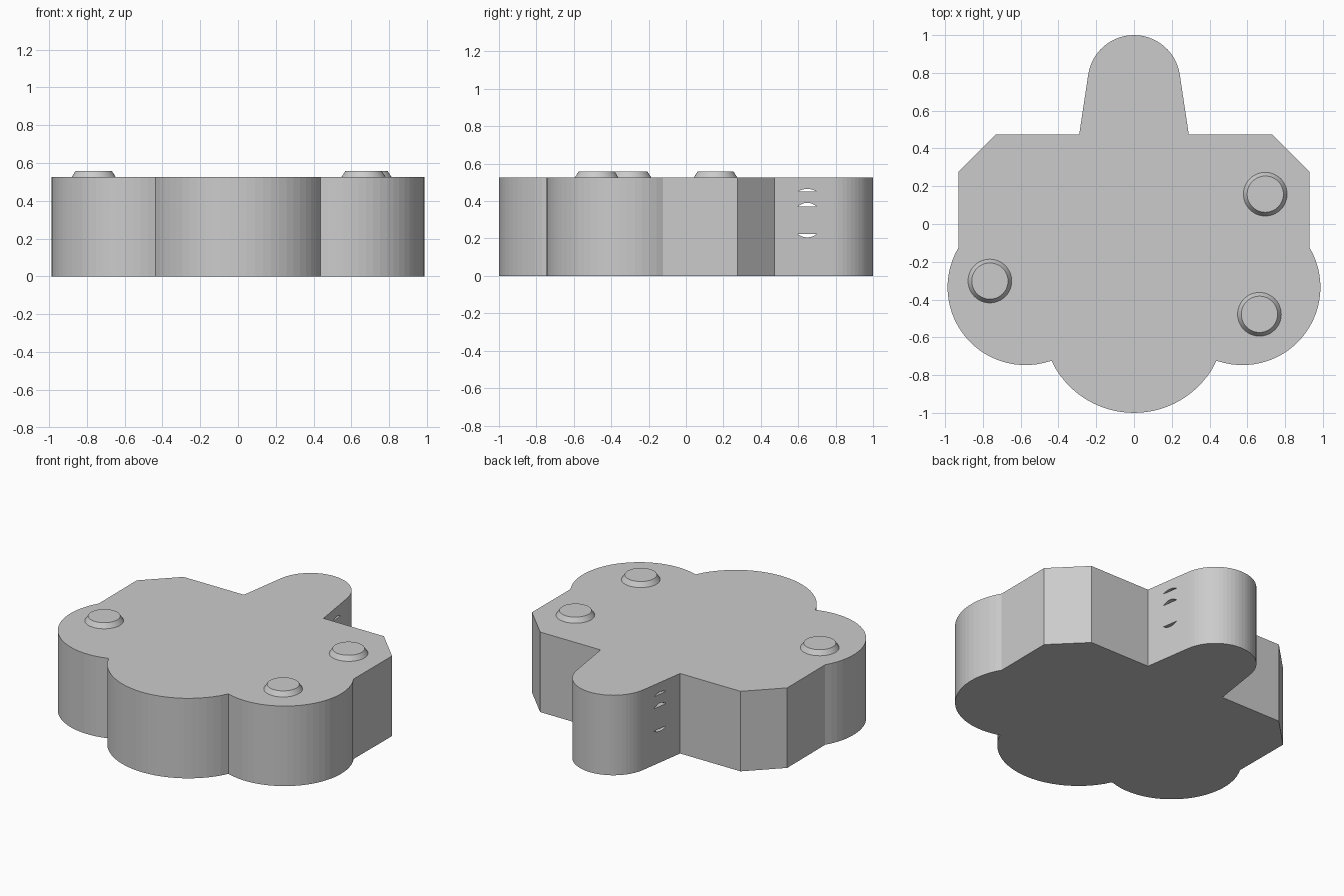
import bpy, bmesh, math

if "Cube" in bpy.data.objects:
    bpy.data.objects.remove(bpy.data.objects["Cube"])

grey = bpy.data.materials.new("plain_grey")
grey.diffuse_color = (0.6, 0.6, 0.6, 1)
grey.use_nodes = True
grey.node_tree.nodes["Principled BSDF"].inputs["Base Color"].default_value = grey.diffuse_color


def prism(name, points, offset):
    """Extrude a closed 3D outline along an offset vector."""
    bm = bmesh.new()
    face = bm.faces.new([bm.verts.new(p) for p in points])
    ext = bmesh.ops.extrude_face_region(bm, geom=[face])
    moved = [g for g in ext["geom"] if isinstance(g, bmesh.types.BMVert)]
    bmesh.ops.translate(bm, verts=moved, vec=offset)
    bmesh.ops.recalc_face_normals(bm, faces=bm.faces)
    mesh = bpy.data.meshes.new(name)
    bm.to_mesh(mesh)
    bm.free()
    mesh.materials.append(grey)
    obj = bpy.data.objects.new(name, mesh)
    bpy.context.collection.objects.link(obj)
    return obj


def arc(cx, cy, r, start, end, n):
    pts = []
    for i in range(n + 1):
        a = math.radians(start + (end - start) * i / n)
        pts.append((cx + r * math.cos(a), cy + r * math.sin(a)))
    return pts


# Body: right half of the outline, front centre to back centre, then mirrored
BODY_H = 0.527
half = arc(0, -0.515, 0.485, -90, -26.5, 12)            # front lobe
half += arc(0.575, -0.335, 0.412, -109.5, 31, 25)[1:]   # side lobe
half += [(0.93, 0.275), (0.73, 0.475), (0.29, 0.475)]   # chamfered shoulder
half += arc(0, 0.755, 0.245, 8, 90, 14)                 # rounded tail
half[0], half[-1] = (0, -1), (0, 1)
# the front lobe ends where the side lobe begins
half[12] = (0.436, -0.724)
outline = half + [(-x, y) for x, y in reversed(half[1:-1])]
body = prism("body", [(x, y, 0) for x, y in outline], (0, 0, BODY_H))

# Thin crescent slots running sideways through the tail
for flat_z, sag in ((0.45, 0.015), (0.37, 0.021), (0.224, -0.018)):
    n = 10
    profile = []
    for i in range(n + 1):
        t = 2 * i / n - 1
        profile.append((-0.5, 0.648 + 0.052 * t, flat_z + sag * (1 - t * t)))
    cutter = prism("slot_cutter", profile, (1, 0, 0))
    cutter.hide_render = True
    cutter.hide_set(True)
    cut = body.modifiers.new("slot", "BOOLEAN")
    cut.operation = "DIFFERENCE"
    cut.solver = "EXACT"
    cut.object = cutter

# Bake the slots and drop the cutters
deps = bpy.context.evaluated_depsgraph_get()
baked = bpy.data.meshes.new_from_object(body.evaluated_get(deps))
body.modifiers.clear()
body.data = baked
for obj in list(bpy.data.objects):
    if obj.name.startswith("slot_cutter"):
        bpy.data.objects.remove(obj)

# Tapered round buttons on the top
for i, (x, y) in enumerate(((0.695, 0.158), (-0.763, -0.302), (0.664, -0.478))):
    bpy.ops.mesh.primitive_cone_add(vertices=48, radius1=0.117, radius2=0.096,
                                    depth=0.033, location=(x, y, BODY_H + 0.0145))
    button = bpy.context.object
    button.name = f"button_{i + 1}"
    button.data.materials.append(grey)
    bpy.ops.object.shade_smooth_by_angle()
